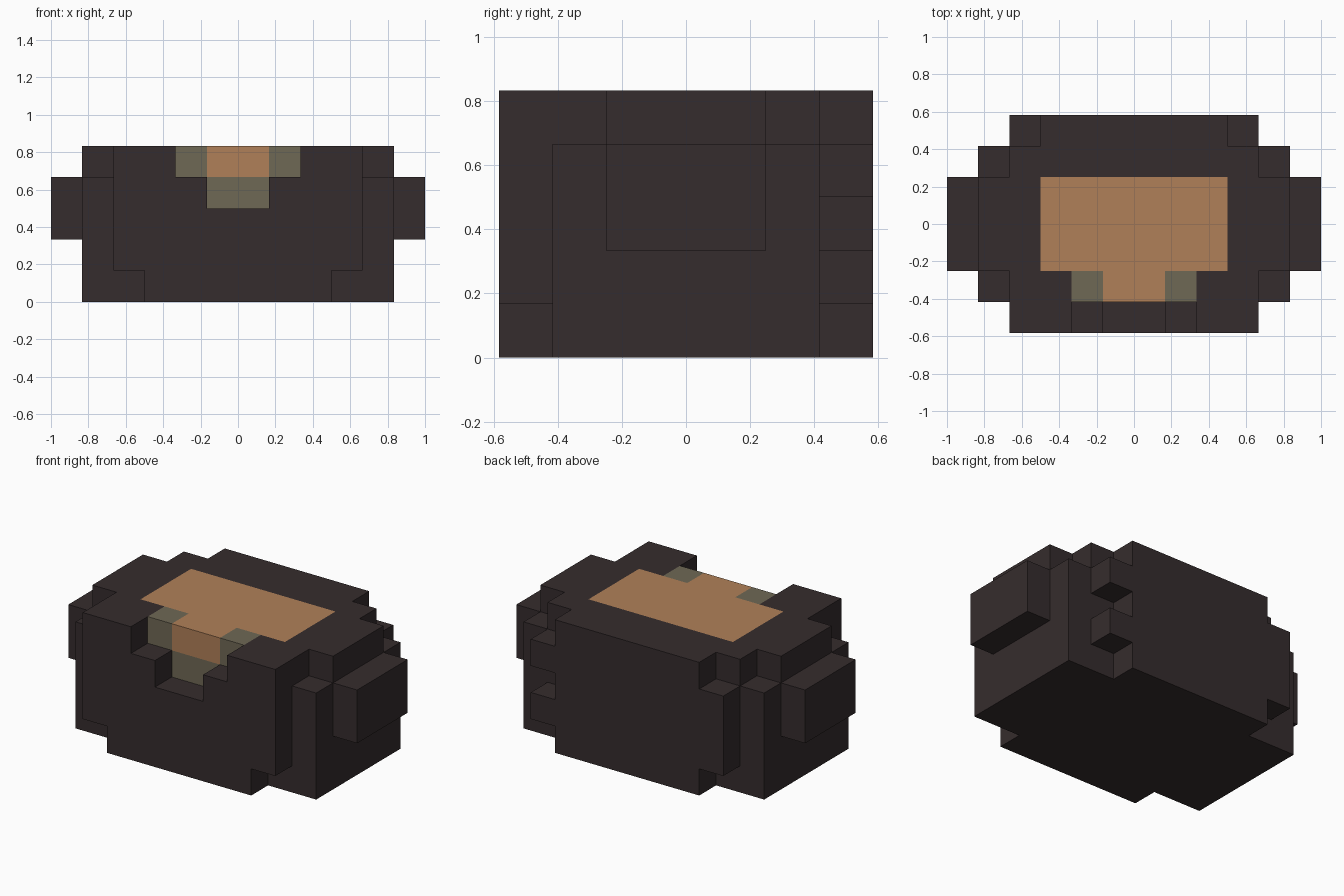
import bpy, bmesh
from mathutils import Vector

U = 1 / 6  # one block

cube = bpy.data.objects.get("Cube")
if cube:
    bpy.data.objects.remove(cube, do_unlink=True)


def material(name, rgb):
    m = bpy.data.materials.new(name)
    m.use_nodes = True
    m.diffuse_color = (*rgb, 1)
    m.node_tree.nodes["Principled BSDF"].inputs["Base Color"].default_value = (*rgb, 1)
    return m


DARK = material("dark brown", (0.0356, 0.0252, 0.0262))
TAN = material("tan", (0.434, 0.216, 0.098))
OLIVE = material("grey olive", (0.159, 0.138, 0.091))


def extrude(name, outline, axis, start, end, cuts=(), paint=None):
    """Extrude an outline (in blocks) along y or z, cut it, and paint faces by rule."""
    bm = bmesh.new()
    place = (lambda a, b: (a, start, b)) if axis == "y" else (lambda a, b: (a, b, start))
    step = Vector((0, end - start, 0)) if axis == "y" else Vector((0, 0, end - start))
    face = bm.faces.new([bm.verts.new(place(a, b)) for a, b in outline])
    out = bmesh.ops.extrude_face_region(bm, geom=[face], use_keep_orig=True)
    bmesh.ops.translate(bm, vec=step,
                        verts=[g for g in out["geom"] if isinstance(g, bmesh.types.BMVert)])
    bmesh.ops.recalc_face_normals(bm, faces=bm.faces)
    for i, value in cuts:
        co, no = Vector(), Vector()
        co[i], no[i] = value, 1
        bmesh.ops.bisect_plane(bm, geom=bm.verts[:] + bm.edges[:] + bm.faces[:],
                               plane_co=co, plane_no=no)
    if paint:
        for f in bm.faces:
            f.material_index = paint(f.calc_center_median(), f.normal)
    bmesh.ops.scale(bm, vec=(U, U, U), verts=bm.verts)
    mesh = bpy.data.meshes.new(name)
    bm.to_mesh(mesh)
    bm.free()
    for m in (DARK, TAN, OLIVE):
        mesh.materials.append(m)
    ob = bpy.data.objects.new(name, mesh)
    bpy.context.collection.objects.link(ob)
    return ob


def rect(x0, x1, b0, b1):
    return [(x0, b0), (x1, b0), (x1, b1), (x0, b1)]


def mirrored(half):
    """Complete an outline given its +x half, listed bottom to top."""
    return half + [(-a, b) for a, b in reversed(half)]


def paint_lower(c, n):
    return 2 if n.y < -0.5 and abs(c.x) < 1 and c.z > 3 else 0


def paint_upper(c, n):
    x = abs(c.x)
    if n.z > 0.5 and x < 3 and abs(c.y) < 1.5:
        return 1
    if (n.z > 0.5 and c.y < -1.5) or (n.y < -0.5 and c.y < -2.4):
        return 1 if x < 1 else 2 if x < 2 else 0
    return 0


# Main body: wide lower block and a top slab with notched corners
extrude("lower_body", rect(-5, 5, -2.5, 2.5), "z", 0, 4,
        [(0, -1), (0, 1), (2, 3)], paint_lower)
extrude("upper_body",
        mirrored([(4, -2.5), (4, -1.5), (5, -1.5), (5, 1.5), (4, 1.5), (4, 2.5)]),
        "z", 4, 5,
        [(0, v) for v in (-4, -3, -2, -1, 1, 2, 3, 4)] + [(1, -1.5), (1, 1.5)],
        paint_upper)

# Front plate with a stepped notch in its top edge
extrude("front_plate",
        mirrored([(3, 0), (3, 1), (4, 1), (4, 5), (2, 5), (2, 4), (1, 4), (1, 3)]),
        "y", -3.5, -2.5)

# Back plate: toothed on +x, one plain step on -x
extrude("back_plate",
        [(-3, 0), (3, 0), (3, 1), (4, 1), (4, 2), (3, 2), (3, 3), (4, 3), (4, 4), (3, 4),
         (3, 5), (-3, 5), (-3, 4), (-4, 4), (-4, 1), (-3, 1)],
        "y", 2.5, 3.5)

# Side blocks
for side, s in (("left", 1), ("right", -1)):
    extrude(side + "_side_block", rect(*sorted((5 * s, 6 * s)), -1.5, 1.5), "z", 2, 4)
